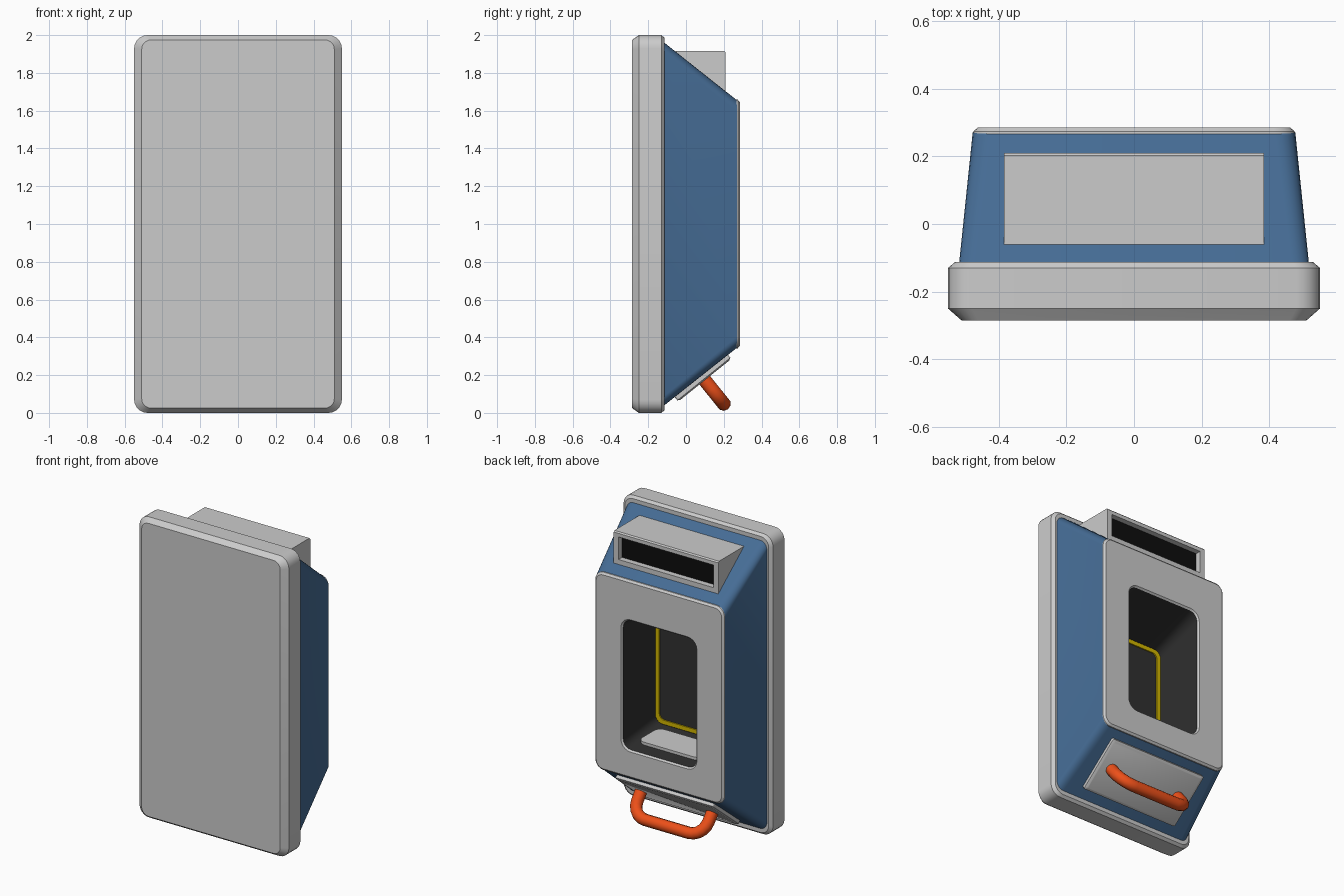
import bpy, math
from math import pi, cos, sin

if "Cube" in bpy.data.objects:
    bpy.data.objects.remove(bpy.data.objects["Cube"])


def material(name, rgb):
    m = bpy.data.materials.new(name)
    m.diffuse_color = (*rgb, 1)
    m.use_nodes = True
    m.node_tree.nodes["Principled BSDF"].inputs["Base Color"].default_value = m.diffuse_color
    return m


BLUE = material("blue_paint", (0.06, 0.15, 0.30))
DARK = material("dark_lining", (0.03, 0.03, 0.03))
BLACK = material("black", (0.004, 0.004, 0.004))
YELLOW = material("yellow", (0.65, 0.47, 0.0))
ORANGE = material("orange", (0.85, 0.08, 0.01))


def finish(ob, mat=None, angle=35):
    if mat:
        ob.data.materials.append(mat)
    bpy.ops.object.select_all(action='DESELECT')
    ob.select_set(True)
    bpy.context.view_layer.objects.active = ob
    bpy.ops.object.shade_smooth_by_angle(angle=math.radians(angle))
    return ob


def mesh_object(name, verts, faces, mat=None):
    me = bpy.data.meshes.new(name)
    me.from_pydata(verts, [], faces)
    me.update()
    ob = bpy.data.objects.new(name, me)
    bpy.context.collection.objects.link(ob)
    return finish(ob, mat)


def rounded_ring(y, hx, z0, z1, r, n=5):
    """Rounded rectangle in the xz plane at depth y."""
    pts = []
    corners = [(hx - r, z1 - r), (r - hx, z1 - r), (r - hx, z0 + r), (hx - r, z0 + r)]
    for c, (cx, cz) in enumerate(corners):
        for i in range(n + 1):
            a = (c + i / n) * pi / 2
            pts.append((cx + r * cos(a), y, cz + r * sin(a)))
    return pts


def loft(name, rings, mat=None, cap_start=False, cap_end=False):
    """Skin a series of (y, half_width, z0, z1, radius) rounded rectangles."""
    loops = [rounded_ring(*r) for r in rings]
    n = len(loops[0])
    verts = [p for l in loops for p in l]
    faces = []
    for j in range(len(loops) - 1):
        a, b = j * n, (j + 1) * n
        for k in range(n):
            q = (k + 1) % n
            faces.append((a + q, a + k, b + k, b + q))
    if cap_start:
        faces.append(tuple(range(n)))
    if cap_end:
        faces.append(tuple(reversed(range(len(verts) - n, len(verts)))))
    return mesh_object(name, verts, faces, mat)


# Thick front door slab
loft("front_slab", [(-0.285, 0.51, 0.025, 1.975, 0.05), (-0.25, 0.55, 0, 2, 0.07),
                    (-0.13, 0.55, 0, 2, 0.07), (-0.113, 0.53, 0.015, 1.985, 0.06)],
     cap_start=True, cap_end=True)

# Tapered blue housing
loft("housing", [(-0.115, 0.517, 0.04, 1.96, 0.05), (0.27, 0.477, 0.345, 1.655, 0.06)], BLUE)

# Back panel with window opening
loft("back_panel", [(0.262, 0.477, 0.342, 1.658, 0.06), (0.274, 0.475, 0.342, 1.658, 0.06),
                    (0.285, 0.462, 0.355, 1.645, 0.05), (0.285, 0.28, 0.52, 1.40, 0.07),
                    (0.275, 0.27, 0.53, 1.39, 0.06)])

# Dark cavity behind the window, stripe and floor pad
loft("cavity", [(0.275, 0.27, 0.53, 1.39, 0.06), (-0.108, 0.30, 0.545, 1.30, 0.05)],
     DARK, cap_end=True)
loft("yellow_stripe", [(-0.108, 0.295, 0.55, 1.295, 0.05), (-0.10, 0.295, 0.55, 1.295, 0.05),
                       (-0.10, 0.267, 0.578, 1.267, 0.035), (-0.108, 0.267, 0.578, 1.267, 0.035)],
     YELLOW)
pad = loft("floor_pad", [(0.53, 0.23, -0.18, 0.04, 0.05), (0.553, 0.23, -0.18, 0.04, 0.05)],
           cap_end=True)
pad.rotation_euler.x = pi / 2

# Wedge-shaped top hood with an open mouth facing back
X, Y, TOP, LOW = 0.385, 0.21, 1.917, 1.695
ix, iz0, iz1, iy = 0.35, 1.735, 1.885, 0.172
verts = []
for s in (-1, 1):
    verts += [(s * X, -0.06, TOP), (s * X, Y - 0.008, TOP), (s * X, Y, TOP - 0.008), (s * X, Y, LOW),
              (s * ix, Y, iz1), (s * ix, Y, iz0), (s * ix, iy, iz1), (s * ix, iy, iz0)]
mesh_object("hood", verts, [
    (0, 3, 2, 1), (8, 9, 10, 11), (0, 1, 9, 8), (1, 2, 10, 9), (0, 8, 11, 3),
    (2, 4, 12, 10), (3, 11, 13, 5), (2, 3, 5, 4), (10, 12, 13, 11),
    (4, 6, 14, 12), (5, 13, 15, 7), (4, 5, 7, 6), (12, 14, 15, 13)])
mesh_object("hood_mouth", [(-ix, iy, iz0), (ix, iy, iz0), (ix, iy, iz1), (-ix, iy, iz1)],
            [(3, 2, 1, 0)], BLACK)

# Plate on the sloping underside
SLOPE = -math.radians(51.2)
BASE = (0, 0.083, 0.193)
plate = loft("handle_plate", [(-0.01, 0.36, -0.18, 0.18, 0.012), (0.018, 0.36, -0.18, 0.18, 0.012),
                              (0.026, 0.345, -0.165, 0.165, 0.01)], cap_start=True, cap_end=True)

# Orange carrying handle, a bent tube
half, depth, r = 0.262, 0.185, 0.10
right = [(half, 0.0)] + [(half - r + r * cos(i * pi / 10), depth - r + r * sin(i * pi / 10))
                         for i in range(6)]
path = right + [(-x, y) for x, y in reversed(right)]
cu = bpy.data.curves.new("handle", 'CURVE')
cu.dimensions = '3D'
cu.bevel_depth = 0.038
cu.bevel_resolution = 3
cu.use_fill_caps = True
sp = cu.splines.new('POLY')
sp.points.add(len(path) - 1)
for p, (x, y) in zip(sp.points, path):
    p.co = (x, y, 0, 1)
handle = bpy.data.objects.new("handle", cu)
bpy.context.collection.objects.link(handle)
bpy.ops.object.select_all(action='DESELECT')
handle.select_set(True)
bpy.context.view_layer.objects.active = handle
bpy.ops.object.convert(target='MESH')
handle = bpy.context.view_layer.objects.active
finish(handle, ORANGE, 50)

for ob in (plate, handle):
    ob.location = BASE
    ob.rotation_euler.x = SLOPE
